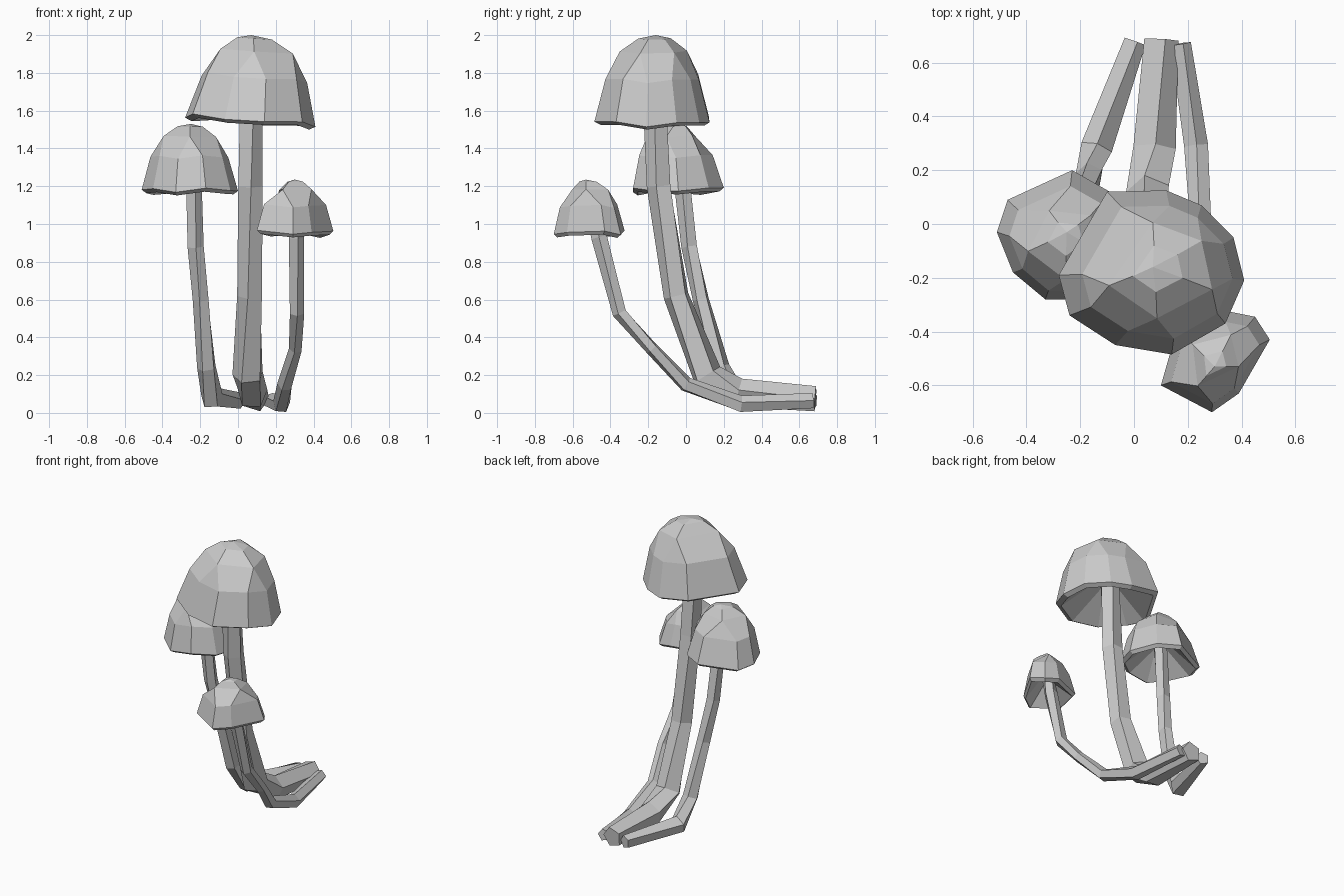
import bpy, bmesh, math
from mathutils import Vector

if "Cube" in bpy.data.objects:
    bpy.data.objects.remove(bpy.data.objects["Cube"])


def finish(name, bm):
    bmesh.ops.remove_doubles(bm, verts=bm.verts, dist=0.0005)
    bmesh.ops.triangulate(bm, faces=[f for f in bm.faces if len(f.verts) > 4])
    bmesh.ops.recalc_face_normals(bm, faces=bm.faces)
    me = bpy.data.meshes.new(name)
    bm.to_mesh(me)
    bm.free()
    ob = bpy.data.objects.new(name, me)
    bpy.context.collection.objects.link(ob)
    return ob


def bridge(bm, a, b):
    n = len(a)
    for i in range(n):
        j = (i + 1) % n
        bm.faces.new((a[i], a[j], b[j], b[i]))


def cap(name, rim, rim_z, apex, lean=(0, 0), tilt=0.0):
    # faceted dome over an irregular rim, with a hollow underside
    bm = bmesh.new()
    top = Vector(apex)
    h = top.z - rim_z
    n = len(rim)

    def ring(s, z, pair=False, shift=0.0):
        pts = [Vector((top.x + (x - top.x) * s + lean[0] * shift,
                       top.y + (y - top.y) * s + lean[1] * shift,
                       z + (0.012 * math.cos(i * 2.4) - tilt * (x - top.x)) * s))
               for i, (x, y) in enumerate(rim)]
        if pair:  # merge neighbours so the crown has fewer sides
            for i in range(0, n - 1, 2):
                pts[i] = pts[i + 1] = (pts[i] + pts[i + 1]) * 0.52 - 0.04 * Vector(
                    (top.x, top.y, pts[i].z))
        return [bm.verts.new(p) for p in pts]

    outer = ring(1.0, rim_z)
    shoulder = ring(0.81, rim_z + 0.5 * h, shift=0.6)
    upper = ring(0.58, rim_z + 0.81 * h, True, 1.0)
    crown = ring(0.28, rim_z + 0.96 * h, True, 0.6)
    lip = ring(0.9, rim_z - 0.018)
    gills = ring(0.2, rim_z + 0.36 * h, True)
    for a, b in ((outer, shoulder), (shoulder, upper), (upper, crown),
                 (outer, lip), (lip, gills)):
        bridge(bm, a, b)
    tip = bm.verts.new(top)
    for i in range(n):
        bm.faces.new((crown[i], crown[(i + 1) % n], tip))
    bm.faces.new(gills)
    return finish(name, bm)


def stem(name, path, sides=5):
    # path points are x, y, z, radius
    bm = bmesh.new()
    P = [Vector(p[:3]) for p in path]
    rings = []
    for k, p in enumerate(path):
        t = (P[min(k + 1, len(P) - 1)] - P[max(k - 1, 0)]).normalized()
        u = Vector((1, 0, 0))
        u = (u - t * u.dot(t)).normalized()
        v = t.cross(u)
        rings.append([bm.verts.new(P[k] + p[3] * (
            u * math.cos(2 * math.pi * i / sides + 0.25 * k)
            + v * math.sin(2 * math.pi * i / sides + 0.25 * k))) for i in range(sides)])
    for a, b in zip(rings, rings[1:]):
        bridge(bm, a, b)
    bm.faces.new(rings[0])
    bm.faces.new(rings[-1])
    return finish(name, bm)


# caps
cap("large_cap", [(-0.1, 0.12), (0.12, 0.125), (0.25, 0.07), (0.37, -0.05), (0.41, -0.21),
                  (0.34, -0.37), (0.14, -0.485), (-0.07, -0.45), (-0.24, -0.34),
                  (-0.28, -0.19)], 1.55, (0.07, -0.16, 2.0), (0.035, -0.005), 0.07)
cap("medium_cap", [(-0.23, 0.20), (-0.47, 0.09), (-0.51, -0.03), (-0.45, -0.18),
                   (-0.33, -0.28), (-0.17, -0.28), (-0.04, -0.18), (0.0, -0.04),
                   (-0.09, 0.12)], 1.18, (-0.25, -0.03, 1.53), (-0.005, -0.025))
cap("small_cap", [(0.1, -0.6), (0.29, -0.7), (0.39, -0.63), (0.505, -0.43),
                  (0.45, -0.345), (0.35, -0.325), (0.16, -0.39)], 0.955, (0.3, -0.53, 1.235))

# stems, bending back into trailing roots
stem("large_stem", [(0.095, 0.685, 0.075, 0.07), (0.075, 0.28, 0.10, 0.083),
                    (0.055, 0.11, 0.20, 0.085), (0.065, -0.05, 0.62, 0.07),
                    (0.065, -0.14, 1.20, 0.068), (0.065, -0.17, 1.72, 0.064)])
stem("medium_stem", [(0.0, 0.68, 0.065, 0.045), (-0.14, 0.28, 0.08, 0.062),
                     (-0.165, 0.18, 0.24, 0.052), (-0.195, 0.08, 0.60, 0.045),
                     (-0.225, 0.02, 0.88, 0.045), (-0.24, -0.03, 1.30, 0.045)])
stem("small_stem", [(0.17, 0.67, 0.065, 0.042), (0.23, 0.29, 0.045, 0.047),
                    (0.25, 0.0, 0.15, 0.042), (0.305, -0.18, 0.34, 0.036),
                    (0.312, -0.35, 0.53, 0.04), (0.305, -0.46, 0.93, 0.044),
                    (0.30, -0.49, 1.05, 0.04)])
